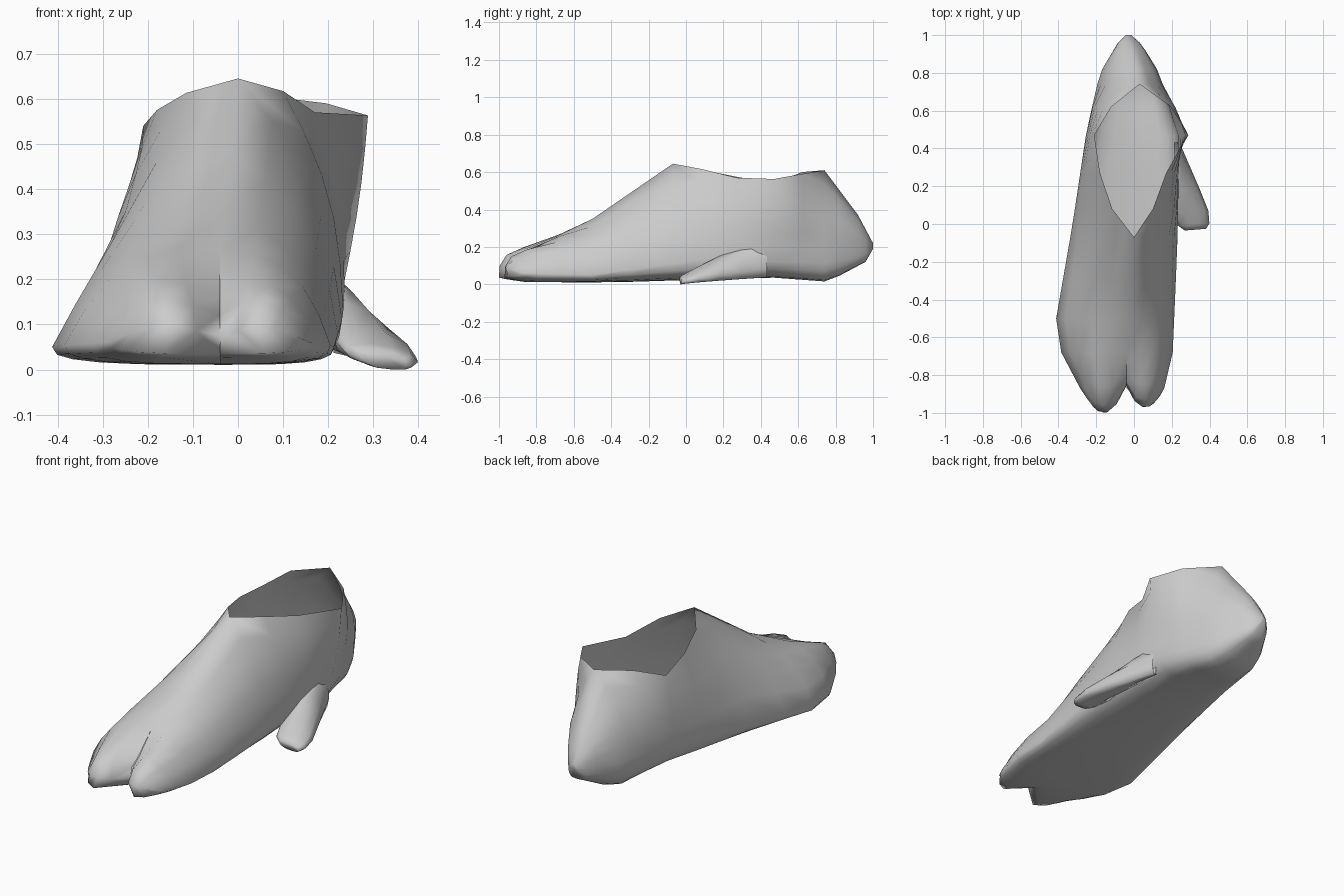
import bpy, bmesh, math
from mathutils import Vector

if "Cube" in bpy.data.objects:
    bpy.data.objects.remove(bpy.data.objects["Cube"])

K = 5                      # segments per quarter of a cross-section


def curve(*pts):
    """Piecewise-linear profile along y."""
    def value(y):
        for (y0, v0), (y1, v1) in zip(pts, pts[1:]):
            if y <= y1:
                return v0 + max(0, (y - y0) / (y1 - y0)) * (v1 - v0)
        return pts[-1][1]
    return value


def finish(bm, name):
    bmesh.ops.remove_doubles(bm, verts=bm.verts, dist=0.002)
    bmesh.ops.recalc_face_normals(bm, faces=bm.faces)
    for f in bm.faces:
        f.smooth = True
    me = bpy.data.meshes.new(name)
    bm.to_mesh(me)
    bm.free()
    bpy.context.collection.objects.link(bpy.data.objects.new(name, me))


def upper(side, tip, bulge, sign):
    """Bowed line from the widest side point up to the crest or rim."""
    dx, dz = tip[0] - side[0], tip[1] - side[1]
    out = []
    for i in range(K + 1):
        b = bulge * math.sin(math.pi * i / K)
        out.append((side[0] + dx * i / K - sign * dz * b,
                    side[1] + dz * i / K + abs(dx) * b))
    return out


def lower(side, xc, zb):
    """Squarish quarter from the widest side point to the middle of the sole."""
    out = []
    for i in range(K + 1):
        a = math.pi / 2 * i / K
        out.append((xc + (side[0] - xc) * max(0, math.cos(a)) ** 0.6,
                    side[1] - (side[1] - zb) * math.sin(a) ** 0.7))
    return out


def toe_front(x):
    """Rounded outline of the two toes, seen from the top."""
    tip, mid = (-1, -.16) if x < -.04 else (-.97, .06)
    y = tip + 10 * (x - mid) ** 2
    return y if mid > x > -.04 or mid < x < -.04 else min(y, -.87)


# outline profiles of the foot along its length
left = curve((-1, -.285), (-.68, -.385), (-.5, -.412), (0, -.325), (.5, -.25), (.8, -.18), (.96, -.085), (1, -.045))
right = curve((-1, .16), (-.68, .205), (-.1, .23), (.45, .24), (.8, .13), (.96, .03), (1, -.015))
top = curve((-1, .09), (-.96, .17), (-.5, .35), (-.07, .645), (.74, .61), (.92, .37), (1, .22))
sole = curve((-1, .035), (-.9, .012), (-.4, .01), (.45, .037), (.76, .014), (.96, .12), (1, .19))
widest = curve((-1, .06), (-.5, .05), (.5, .19))
crest = curve((-.68, -.04), (-.07, 0), (.74, .03), (1, -.03))
bulge = curve((-1, .1), (-.9, .2), (-.07, .09), (.47, .02), (.92, .17))
# ankle rim: y -> left (x, z), right (x, z)
rim = {.08: ((-.115, .613), (.10, .617)), .27: ((-.18, .575), (.17, .57)),
       .47: ((-.21, .54), (.288, .563)), .62: ((-.12, .60), (.195, .59))}

# foot: lofted shell, open at the ankle
bm = bmesh.new()
rows = []
for y in [-1, -.96, -.87, -.68, -.5, -.3, -.07, *rim, .74, .82, .92, .96, 1]:
    peak = (crest(y), top(y))
    tl, tr = rim.get(y, (peak, peak))
    zw, xc = widest(y), (tl[0] + tr[0]) / 2
    ls, rs = (left(y), zw), (right(y), zw)
    up = upper(ls, tl, bulge(y), 1) + upper(rs, tr, bulge(y), -1)[::-1]
    lo = lower(ls, xc, sole(y)) + lower(rs, xc, sole(y))[::-1]
    s = max(0, (-.68 - y) / .32)               # 0 at the ball, 1 at the toe tips
    row = []
    for line, is_top in ((up, 1), (lo, 0)):
        vs = []
        for x, z in line:
            yy = -.68 + s * (toe_front(x) + .68) if s else y
            if is_top and y < -.6:             # valley between the toes
                z -= (z - zw) * .5 * (.15 + .85 * s) * math.exp(-((x + .05) / .065) ** 2)
            vs.append(bm.verts.new((x, yy, z)))
        row.append(vs)
    rows.append(row)
cols = [i for i in range(2 * K + 1) if i != K]  # the middle seam is merged or left open
for r0, r1 in zip(rows, rows[1:]):
    for a, b in zip(r0, r1):
        for i in cols:
            bm.faces.new((a[i], a[i + 1], b[i + 1], b[i]))
for a, b in (rows[0], rows[-1]):               # close toe and heel ends
    for i in cols:
        bm.faces.new((a[i], a[i + 1], b[i + 1], b[i]))
finish(bm, "foot")

# side toe: flap flush with the heel wall, tapering to a low rounded tip
bm = bmesh.new()
rings = []
across = Vector((1, .08, 0))
for s in (0, .3, .55, .8, .94, 1):
    w = .05 + .062 * s - .055 * s ** 12
    zt, zb = .23 - .19 * s ** 1.3, .037 * (1 - s) ** .8
    mid = Vector((.19 + .135 * s, .43 - .46 * s, (zt + zb) / 2))
    ring = []
    for i in range(10):
        a = math.tau * i / 10
        p = mid + across * w * math.cos(a)
        # outer edge sits lower, inner edge stays in the wall of the foot
        p.z = max(zb, p.z + (zt - zb) * (.5 * math.sin(a) - .25 * math.cos(a)))
        p.x = max(p.x, .212)
        ring.append(bm.verts.new(p))
    rings.append(ring)
for r0, r1 in zip(rings, rings[1:]):
    for i in range(10):
        j = (i + 1) % 10
        bm.faces.new((r0[i], r0[j], r1[j], r1[i]))
bm.faces.new(rings[-1])
finish(bm, "side_toe")
